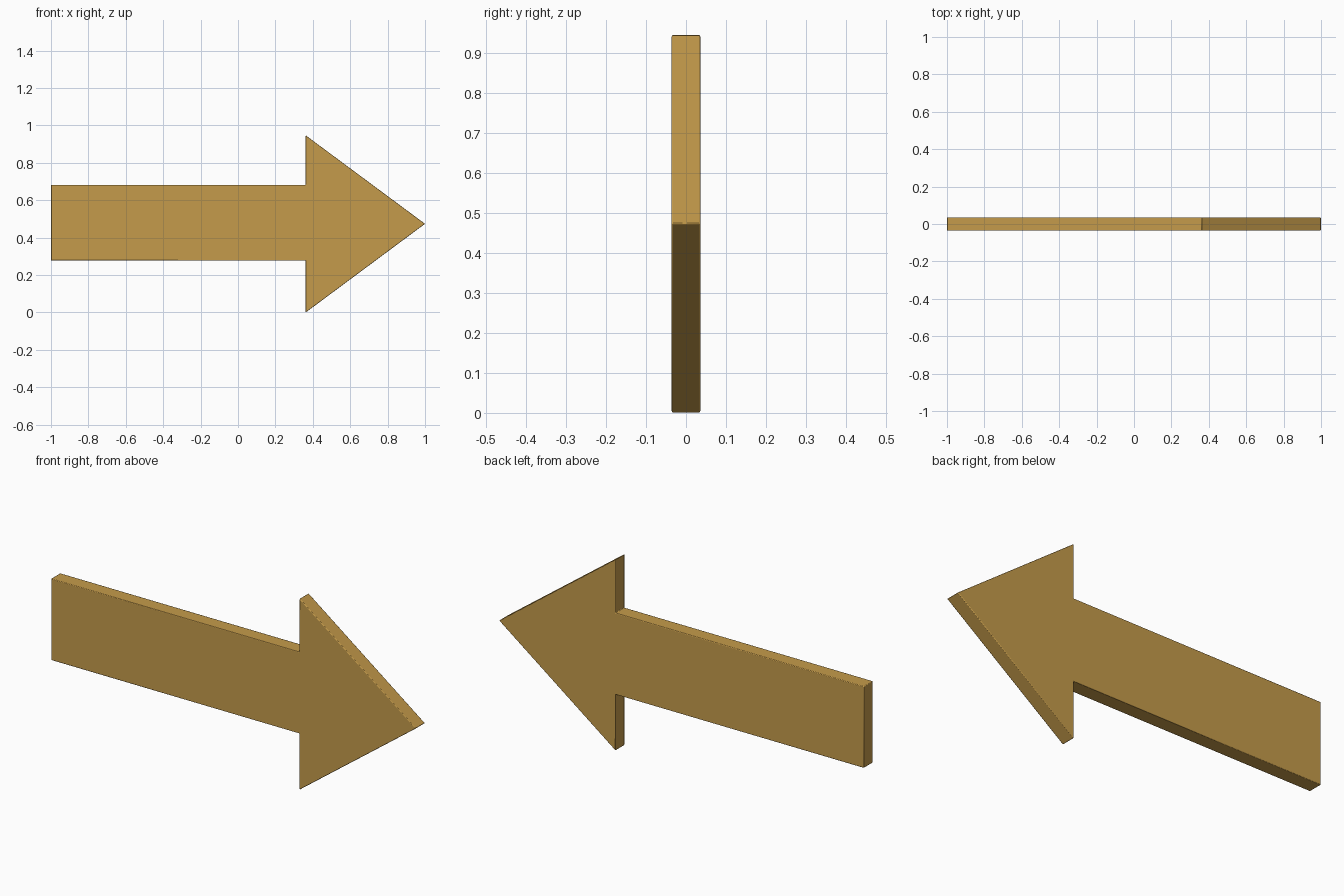
import bpy, bmesh
from mathutils import Vector

if "Cube" in bpy.data.objects:
    bpy.data.objects.remove(bpy.data.objects["Cube"])

HALF_THICKNESS = 0.036

# Arrow outline (x, z), counter-clockwise seen from the front
outline = [(-1, 0.278), (0.362, 0.278), (0.362, 0), (1, 0.474),
           (0.362, 0.947), (0.362, 0.682), (-1, 0.682)]

# Extrude the outline from front to back
bm = bmesh.new()
face = bm.faces.new([bm.verts.new((x, -HALF_THICKNESS, z)) for x, z in outline])
result = bmesh.ops.extrude_face_region(bm, geom=[face])
back = [v for v in result["geom"] if isinstance(v, bmesh.types.BMVert)]
bmesh.ops.translate(bm, verts=back, vec=Vector((0, 2 * HALF_THICKNESS, 0)))
bmesh.ops.recalc_face_normals(bm, faces=bm.faces)

mesh = bpy.data.meshes.new("arrow_sign")
bm.to_mesh(mesh)
bm.free()
arrow = bpy.data.objects.new("arrow_sign", mesh)
bpy.context.collection.objects.link(arrow)

# Slightly softened edges
bevel = arrow.modifiers.new("soft_edges", "BEVEL")
bevel.width = 0.003
bevel.segments = 2
bevel.limit_method = "ANGLE"

# Golden wood colour
wood = bpy.data.materials.new("golden_wood")
wood.diffuse_color = (0.56, 0.33, 0.07, 1)
wood.use_nodes = True
wood.node_tree.nodes["Principled BSDF"].inputs["Base Color"].default_value = wood.diffuse_color
mesh.materials.append(wood)

bpy.context.view_layer.objects.active = arrow
arrow.select_set(True)
bpy.ops.object.shade_smooth_by_angle()
